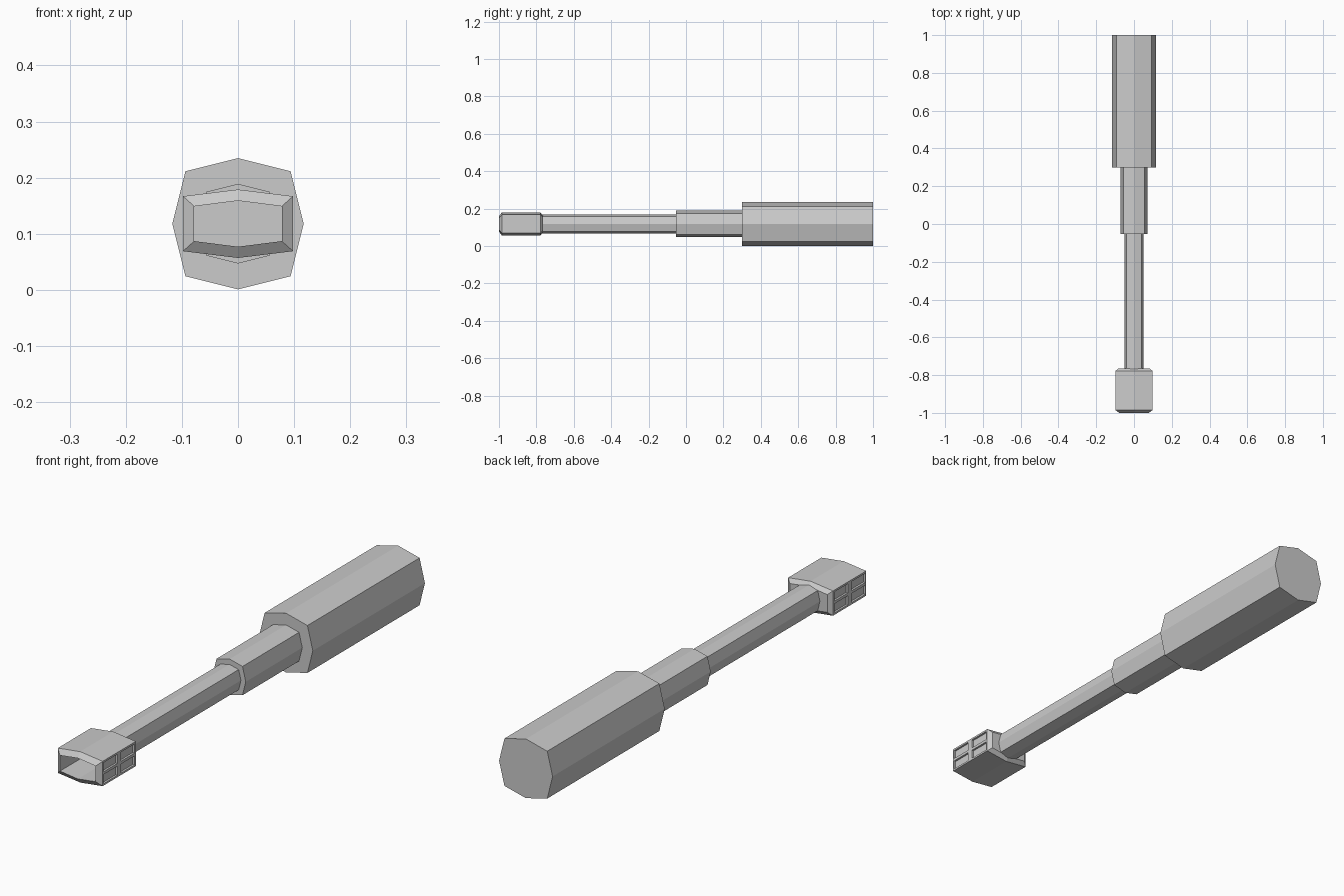
import bpy, bmesh

if "Cube" in bpy.data.objects:
    bpy.data.objects.remove(bpy.data.objects["Cube"])

ZC = 0.118  # height of the long axis


def finish(name, bm):
    bmesh.ops.recalc_face_normals(bm, faces=bm.faces[:])
    me = bpy.data.meshes.new(name)
    bm.to_mesh(me)
    bm.free()
    ob = bpy.data.objects.new(name, me)
    bpy.context.collection.objects.link(ob)
    return ob


def loft(name, rings):
    """Skin a list of (y, [(x, z), ...]) rings and cap both ends."""
    bm = bmesh.new()
    loops = [[bm.verts.new((x, y, ZC + z)) for x, z in pts] for y, pts in rings]
    for a, b in zip(loops, loops[1:]):
        for i in range(len(a)):
            j = (i + 1) % len(a)
            bm.faces.new((a[i], a[j], b[j], b[i]))
    bm.faces.new(loops[0])
    bm.faces.new(loops[-1])
    return finish(name, bm)


def octagon(r):
    d = r * 0.8
    return [(r, 0), (d, d), (0, r), (-d, d), (-r, 0), (-d, -d), (0, -r), (d, -d)]


def hexagon(x, side, peak):
    return [(x, side), (0, peak), (-x, side), (-x, -side), (0, -peak), (x, -side)]


# Stepped octagonal grip, collar and shaft
for name, r, y0, y1 in (("grip", 0.117, 0.3, 1.0),
                        ("collar", 0.071, -0.053, 0.3),
                        ("shaft", 0.05, -0.77, -0.053)):
    loft(name, [(y0, octagon(r)), (y1, octagon(r))])

# Head: chamfered at both ends, hollow at the front
outer = hexagon(0.098, 0.049, 0.061)
inner = hexagon(0.078, 0.031, 0.041)
head = loft("head", [(-0.81, inner), (-1.0, inner), (-0.985, outer),
                     (-0.778, outer), (-0.765, hexagon(0.082, 0.035, 0.046))])

# Four shallow recessed panels on each side of the head
bm = bmesh.new()
for sx in (-1, 1):
    for y in (-0.9365, -0.829):
        for z in (-0.0235, 0.0235):
            made = bmesh.ops.create_cube(bm, size=1)["verts"]
            bmesh.ops.scale(bm, vec=(0.02, 0.086, 0.036), verts=made)
            bmesh.ops.translate(bm, vec=(sx * 0.1, y, ZC + z), verts=made)
cutter = finish("panel_cutter", bm)
cutter.hide_render = True
cutter.hide_set(True)
mod = head.modifiers.new("panels", 'BOOLEAN')
mod.operation = 'DIFFERENCE'
mod.solver = 'EXACT'
mod.object = cutter
